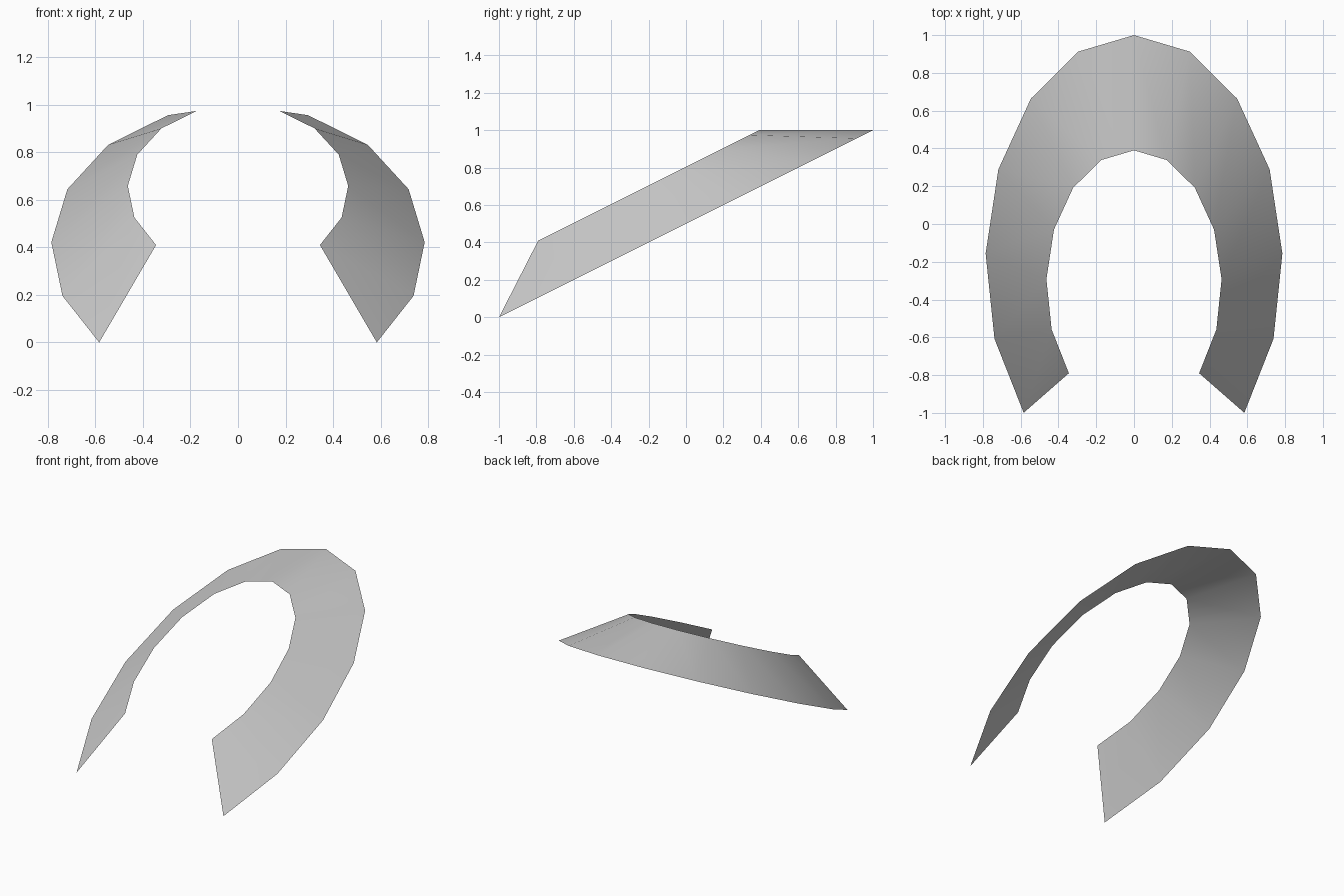
import bpy, bmesh
from math import sin, cos, radians

if "Cube" in bpy.data.objects:
    bpy.data.objects.remove(bpy.data.objects["Cube"])

STEP = 22      # degrees per segment
SIDE = 6       # segments on each side of the centre


def rim(bm, width, depth, y0, z_offset):
    """Open elliptical arc lying on a plane that rises towards the back."""
    verts = []
    for i in range(-SIDE, SIDE + 1):
        t = radians(i * STEP)
        y = y0 + depth * cos(t)
        verts.append(bm.verts.new((width * sin(t), y, 0.5 * y + z_offset)))
    return verts


# Sloped horseshoe collar: one thin sheet between a wide outer and narrow inner rim
bm = bmesh.new()
outer = rim(bm, 0.786, 1.198, -0.198, 0.5)
inner = rim(bm, 0.464, 0.707, -0.317, 0.805)
for i in range(2 * SIDE):
    face = bm.faces.new((outer[i], inner[i], inner[i + 1], outer[i + 1]))
    face.smooth = True
    face.normal_update()
    if face.normal.z < 0:
        face.normal_flip()

mesh = bpy.data.meshes.new("collar")
bm.to_mesh(mesh)
bm.free()
collar = bpy.data.objects.new("collar", mesh)
bpy.context.collection.objects.link(collar)
